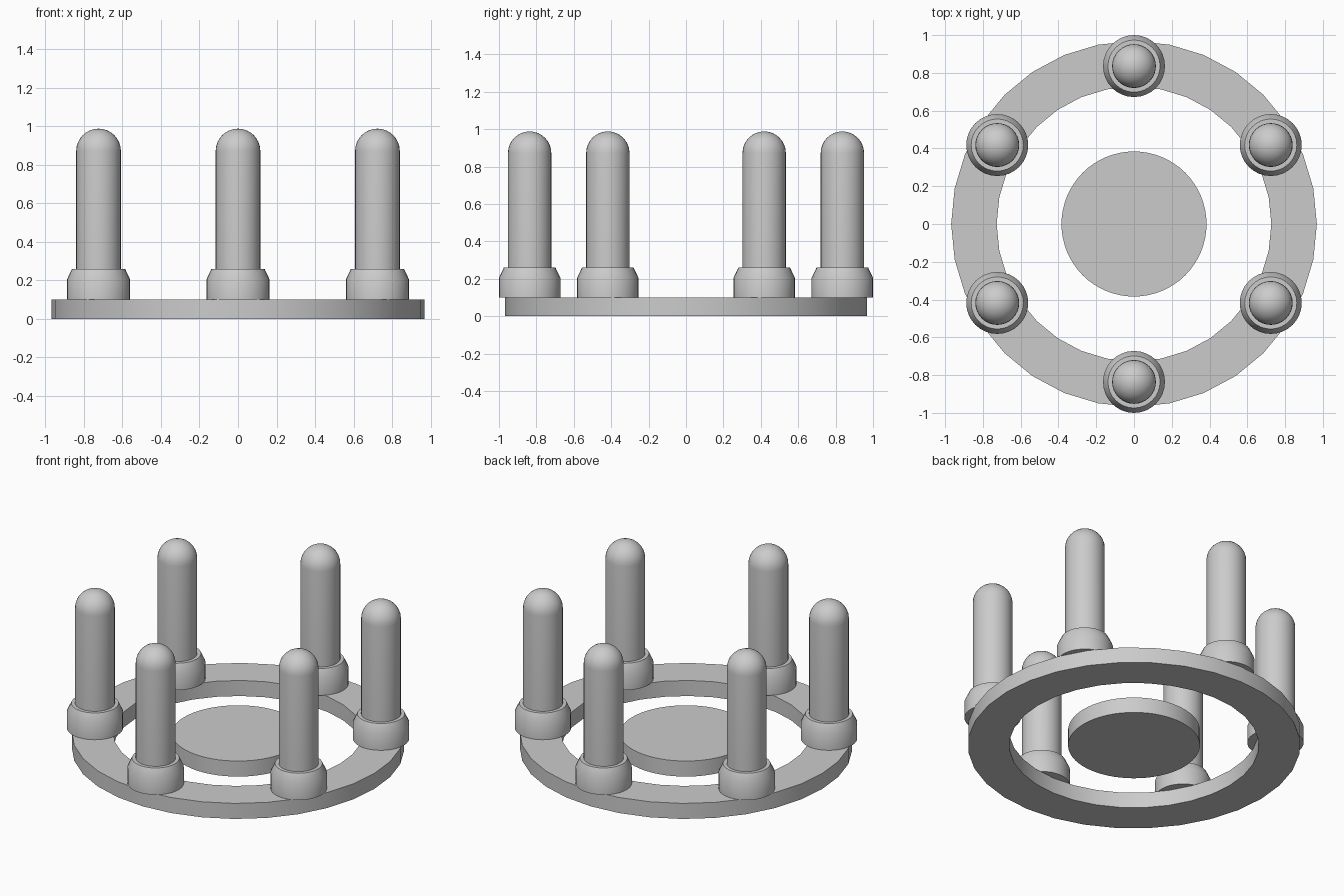
import bpy, bmesh
from math import sin, cos, pi, radians

if "Cube" in bpy.data.objects:
    bpy.data.objects.remove(bpy.data.objects["Cube"])

RING_SIDES, POST_SIDES = 32, 32
POST_CIRCLE = 0.836


def lathe(name, profile, sides, loc=(0, 0, 0), closed=False):
    """Spin a (radius, z) profile about the z axis; radius 0 welds to a pole."""
    bm = bmesh.new()
    verts = [bm.verts.new((r, 0, z)) for r, z in profile]
    pairs = list(zip(verts, verts[1:]))
    if closed:
        pairs.append((verts[-1], verts[0]))
    edges = [bm.edges.new(p) for p in pairs]
    bmesh.ops.spin(bm, geom=verts + edges, cent=(0, 0, 0), axis=(0, 0, 1),
                   angle=2 * pi, steps=sides, use_duplicate=False)
    bmesh.ops.remove_doubles(bm, verts=bm.verts, dist=1e-4)
    bmesh.ops.recalc_face_normals(bm, faces=bm.faces)
    mesh = bpy.data.meshes.new(name)
    bm.to_mesh(mesh)
    bm.free()
    obj = bpy.data.objects.new(name, mesh)
    obj.location = loc
    bpy.context.collection.objects.link(obj)
    bpy.ops.object.select_all(action='DESELECT')
    obj.select_set(True)
    bpy.context.view_layer.objects.active = obj
    bpy.ops.object.shade_smooth_by_angle(angle=radians(30))
    return obj


# Flat base ring and the loose centre disc
lathe("base_ring", [(0.727, 0), (0.968, 0), (0.968, 0.1), (0.727, 0.1)],
      RING_SIDES, closed=True)
lathe("centre_disc", [(0, 0), (0.384, 0), (0.384, 0.1), (0, 0.1)], 64)

# Six round-topped posts, each standing in a chamfered collar
collar = [(0, 0.1), (0.164, 0.1), (0.164, 0.205), (0.138, 0.26), (0, 0.26)]
R, DOME_Z = 0.116, 0.872
dome = [(R * cos(i * pi / 16), DOME_Z + R * sin(i * pi / 16)) for i in range(8)]
post = [(0, 0.25), (R, 0.25)] + dome + [(0, DOME_Z + R)]
for i in range(6):
    a = radians(30 + 60 * i)
    loc = (POST_CIRCLE * cos(a), POST_CIRCLE * sin(a), 0)
    lathe(f"post_collar_{i + 1}", collar, POST_SIDES, loc)
    lathe(f"post_{i + 1}", post, POST_SIDES, loc)
